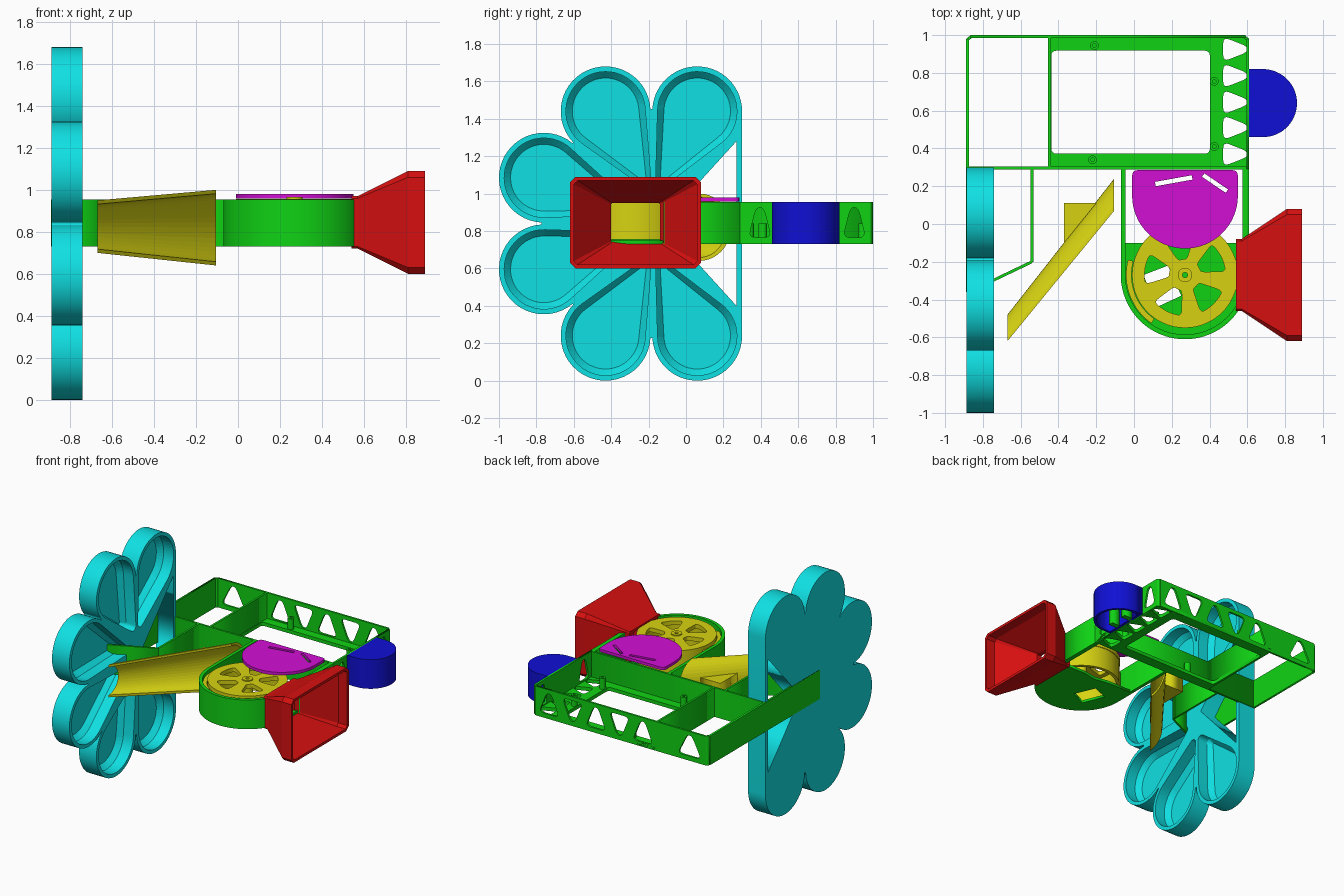
import bpy, bmesh, math

if "Cube" in bpy.data.objects:
    bpy.data.objects.remove(bpy.data.objects["Cube"])

def material(name, r, g, b):
    m = bpy.data.materials.new(name)
    m.diffuse_color = (r, g, b, 1)
    m.use_nodes = True
    m.node_tree.nodes["Principled BSDF"].inputs["Base Color"].default_value = m.diffuse_color
    return m

CYAN = material("cyan", .005, .75, .77)
GREEN = material("green", .005, .65, .007)
YELLOW = material("yellow", .68, .65, .006)
RED = material("red", .68, .005, .005)
BLUE = material("blue", .005, .005, .66)
MAGENTA = material("magenta", .65, .005, .66)

def finish(name, bm, mat):
    bmesh.ops.remove_doubles(bm, verts=bm.verts, dist=1e-5)
    bmesh.ops.recalc_face_normals(bm, faces=bm.faces)
    me = bpy.data.meshes.new(name)
    bm.to_mesh(me)
    bm.free()
    me.materials.clear()
    me.materials.append(mat)
    for p in me.polygons:
        p.material_index = 0
    ob = bpy.data.objects.new(name, me)
    bpy.context.scene.collection.objects.link(ob)
    return ob

def prism(name, outline, lo, hi, mat, holes=(), plane="xy"):
    """Flat outline with holes, extruded from lo to hi across the given plane."""
    cu = bpy.data.curves.new(name, 'CURVE')
    cu.dimensions, cu.fill_mode, cu.extrude = '2D', 'BOTH', (hi - lo) / 2
    for loop in [outline, *holes]:
        sp = cu.splines.new('POLY')
        sp.points.add(len(loop) - 1)
        for p, (a, b) in zip(sp.points, loop):
            p.co = (a, b, 0, 1)
        sp.use_cyclic_u = True
    tmp = bpy.data.objects.new("tmp", cu)
    bpy.context.scene.collection.objects.link(tmp)
    dg = bpy.context.evaluated_depsgraph_get()
    me = bpy.data.meshes.new_from_object(tmp.evaluated_get(dg))
    bm = bmesh.new()
    bm.from_mesh(me)
    bpy.data.objects.remove(tmp)
    bpy.data.curves.remove(cu)
    bpy.data.meshes.remove(me)
    mid = (lo + hi) / 2
    for v in bm.verts:
        a, b, h = v.co
        h += mid
        v.co = {"xy": (a, b, h), "yz": (h, a, b), "xz": (a, h, b)}[plane]
    return finish(name, bm, mat)

def loft(name, rings, mat, caps=False, loop=False):
    bm = bmesh.new()
    vs = [[bm.verts.new(p) for p in r] for r in rings]
    n = len(vs[0])
    for A, B in zip(vs, vs[1:] + vs[:1] if loop else vs[1:]):
        for i in range(n):
            j = (i + 1) % n
            bm.faces.new((A[i], A[j], B[j], B[i]))
    if caps:
        bm.faces.new(vs[0])
        bm.faces.new(vs[-1])
    return finish(name, bm, mat)

def arc(cx, cy, r, a0, a1, n=24):
    return [(cx + r * math.cos(math.radians(a0 + (a1 - a0) * i / n)),
             cy + r * math.sin(math.radians(a0 + (a1 - a0) * i / n))) for i in range(n + 1)]

def circle(cx, cy, r, n=48):
    return arc(cx, cy, r, 0, 360, n)[:-1]

def rect(a0, b0, a1, b1):
    return [(a0, b0), (a1, b0), (a1, b1), (a0, b1)]

def rounded(pts, r, n=4):
    out = []
    for i, p in enumerate(pts):
        ends = []
        for q in (pts[i - 1], pts[(i + 1) % len(pts)]):
            d = math.dist(p, q)
            ends.append([p[k] + (q[k] - p[k]) * min(r, d * .45) / d for k in (0, 1)])
        for s in range(n + 1):
            t = s / n
            out.append(tuple((1-t)**2 * ends[0][k] + 2*t*(1-t) * p[k] + t*t * ends[1][k] for k in (0, 1)))
    return out

def wall(name, p, q, t=.015):
    dx, dy = q[0] - p[0], q[1] - p[1]
    l = math.hypot(dx, dy)
    nx, ny = -dy / l * t / 2, dx / l * t / 2
    return prism(name, [(p[0]+nx, p[1]+ny), (q[0]+nx, q[1]+ny), (q[0]-nx, q[1]-ny), (p[0]-nx, p[1]-ny)],
                 Z0, Z1, GREEN)

Z0, Z1, ZC = .73, .955, .84

# Flower tray: six teardrop pockets; each petal is (centre, arc start, arc end, tip)
def teardrop(c, tip, r, rt):
    dx, dy = tip[0] - c[0], tip[1] - c[1]
    a = math.degrees(math.atan2(dy, dx))
    b = math.degrees(math.acos((r - rt) / math.hypot(dx, dy)))
    return arc(*c, r, a + b, a + 360 - b, 32) + arc(*tip, rt, a - b, a + b, 6)

centres = [(.06, 1.44), (-.43, 1.44), (-.76, 1.085), (-.76, .595), (-.43, .24), (.06, .24)]
tips = [(-.13, 1.07), (-.22, 1.07), (-.31, .92), (-.31, .76), (-.22, .61), (-.13, .61)]
outline = []
for i, c in enumerate(centres):
    def toward(k):
        return math.degrees(math.atan2(centres[k][1] - c[1], centres[k][0] - c[0]))
    a0 = 0 if i == 0 else toward(i - 1)
    a1 = 360 if i == 5 else toward(i + 1)
    while a1 < a0:
        a1 += 360
    outline += arc(*c, .24, a0 + 3, a1 - 3, 28) if 0 < i < 5 else \
        arc(*c, .24, a0 if i == 0 else a0 + 3, a1 if i == 5 else a1 - 3, 28)
window = [(.27, 1.28), (-.13, ZC), (.27, .40)]
pockets = [teardrop(c, t, .212, .032) for c, t in zip(centres, tips)]
prism("tray_back", outline, -.888, -.865, CYAN, [window], "yz")
prism("tray_walls", outline, -.865, -.74, CYAN, [window] + pockets, "yz")
for c, t, p in zip(centres, tips, pockets):
    low = teardrop(c, t, .178, .008)
    loft("pocket_fillet", [[(-.825, *q) for q in p], [(-.864, *q) for q in low]], CYAN)

# Frame walls with rounded triangular cutouts
def tri(c, w, up, z0=.765, z1=.925):
    a, b = (z0, z1) if up else (z1, z0)
    return rounded([(c - w/2, a), (c + w/2, a), (c + .02, b), (c - .02, b)], .04)

cuts = [tri(-.73, .2, True)] + [tri(-.33 + .2 * i, .17, i % 2 == 0) for i in range(5)]
prism("frame_back_wall", rect(-.865, Z0, .59, Z1), .985, 1.0, GREEN, cuts, "xz")
prism("frame_right_wall", rect(.29, Z0, .98, Z1), .595, .61, GREEN,
      [tri(.395, .12, True), tri(.9, .12, True)], "yz")
prism("frame_left_wall", rect(-.36, Z0, .98, Z1), -.89, -.874, GREEN, (), "yz")
wall("frame_front_wall", (-.89, .297), (.61, .297))
wall("frame_divider", (-.448, .29), (-.448, .99))
wall("frame_corner_left", (-.884, .974), (-.86, .994))
wall("frame_corner_right", (.604, .974), (.583, .994))
wall("side_arm", (-.54, .29), (-.54, -.2))
wall("side_arm_diagonal", (-.54, -.2), (-.885, -.365))

# Frame floor ledge with screw posts
vents = [rounded([(.472, y - .065), (.472, y + .065), (.6, y + .015), (.6, y - .015)], .035)
         for y in (.37, .51, .645, .785, .925)]
prism("frame_floor", [(-.455, .29), (.61, .29), (.61, .975), (.585, 1.0), (-.455, 1.0)], Z0, .757, GREEN,
      [rounded(rect(-.438, .372, .402, .918), .03)] + vents)
for x, y in ((-.21, .945), (-.22, .34), (.425, .41), (.425, .755)):
    prism("screw_post", circle(x, y, .023, 16), .757, .84, GREEN, [circle(x, y, .01, 12)])

# Round wheel housing, open on the right for the hopper
WX, WY = .27, -.27
prism("housing_wall", [(-.07, .29)] + arc(WX, WY, .34, 180, 332, 44) + arc(WX, WY, .315, 332, 180, 44)
      + [(-.045, .29)], Z0, Z1, GREEN)
prism("housing_right_wall", rect(.575, -.12, .61, .29), Z0, Z1, GREEN)
prism("housing_floor", arc(WX, WY, .33, 180, 360, 40) + [(.6, -.1), (.38, -.1), (.27, -.12), (.16, -.1), (-.06, -.1)],
      Z0, .75, GREEN, [[(.05, -.27), (.12, -.44), (.25, -.38), (.18, -.22)]])

# Spoked sorting wheel
slots = [rounded(arc(WX, WY, .215, 27 + 72*k - 22, 27 + 72*k + 22, 4)
                 + arc(WX, WY, .085, 27 + 72*k + 16, 27 + 72*k - 16, 2), .03) for k in range(5)]
prism("wheel_disc", circle(WX, WY, .28, 64), .925, .957, YELLOW, slots + [circle(WX, WY, .014, 16)])
prism("wheel_drum", circle(WX, WY, .275, 64), .755, .926, YELLOW, [circle(WX, WY, .25, 64)])
prism("wheel_hub", circle(WX, WY, .038, 24), .78, .965, YELLOW, [circle(WX, WY, .014, 16)])
prism("wheel_guide", arc(WX, WY, .312, 165, 235, 20) + arc(WX, WY, .283, 235, 165, 20), .755, .93, YELLOW)

# Cover plate above the wheel housing
prism("cover_plate", rounded([(-.01, .15), (-.01, .285), (.55, .285), (.55, .15)], .03)[5:15]
      + arc(WX, .15, .28, 0, -180, 32), .958, .98, MAGENTA,
      [[(.115, .2), (.31, .235), (.306, .258), (.111, .223)],
       [(.36, .25), (.485, .165), (.498, .183), (.373, .268)]])

# Delivery chute: half pipe opening toward the front
def half_pipe(x, lip, depth, h, zc):
    def pts(d, k, a, b):
        return [(x, lip + d * math.cos(math.radians(a + (b - a) * i / 20)),
                 zc + k * math.sin(math.radians(a + (b - a) * i / 20))) for i in range(21)]
    return pts(depth, h, -90, 90) + pts(depth - .025, h - .018, 90, -90)
loft("chute", [half_pipe(-.67, -.62, .14, .125, .825), half_pipe(-.105, .07, .17, .18, .82)], YELLOW, caps=True)
prism("chute_bracket", [(-.37, .11), (-.2, .11), (-.37, -.1)], .76, .89, YELLOW)

# Input hopper: outer then inner octagonal sections
def section(x, hy, hz, ch):
    y, z = -.27, .845
    q = [(hy, hz-ch), (hy-ch, hz), (ch-hy, hz), (-hy, hz-ch), (-hy, ch-hz), (ch-hy, -hz), (hy-ch, -hz), (hy, ch-hz)]
    return [(x, y + a, z + b) for a, b in q]
loft("hopper", [section(.54, .19, .125, .01), section(.57, .19, .125, .01), section(.81, .35, .245, .03),
                section(.89, .35, .245, .03), section(.89, .33, .225, .02), section(.815, .33, .225, .02),
                section(.58, .13, .105, .005), section(.54, .13, .105, .005)], RED, loop=True)

# Motor cover, open underneath, with a mounting block inside
def cover(r, x):
    return [(x, .64 - r)] + arc(.683, .64, r, -90, 90, 32) + [(x, .64 + r)]
prism("motor_cover_wall", cover(.18, .61), Z0, .935, BLUE, [cover(.16, .63)])
prism("motor_cover_top", cover(.18, .61), .935, Z1, BLUE)
for y in (.57, .71):
    prism("motor_mount", rect(.61, y - .02, .7, y + .02), Z0, .86, GREEN)
